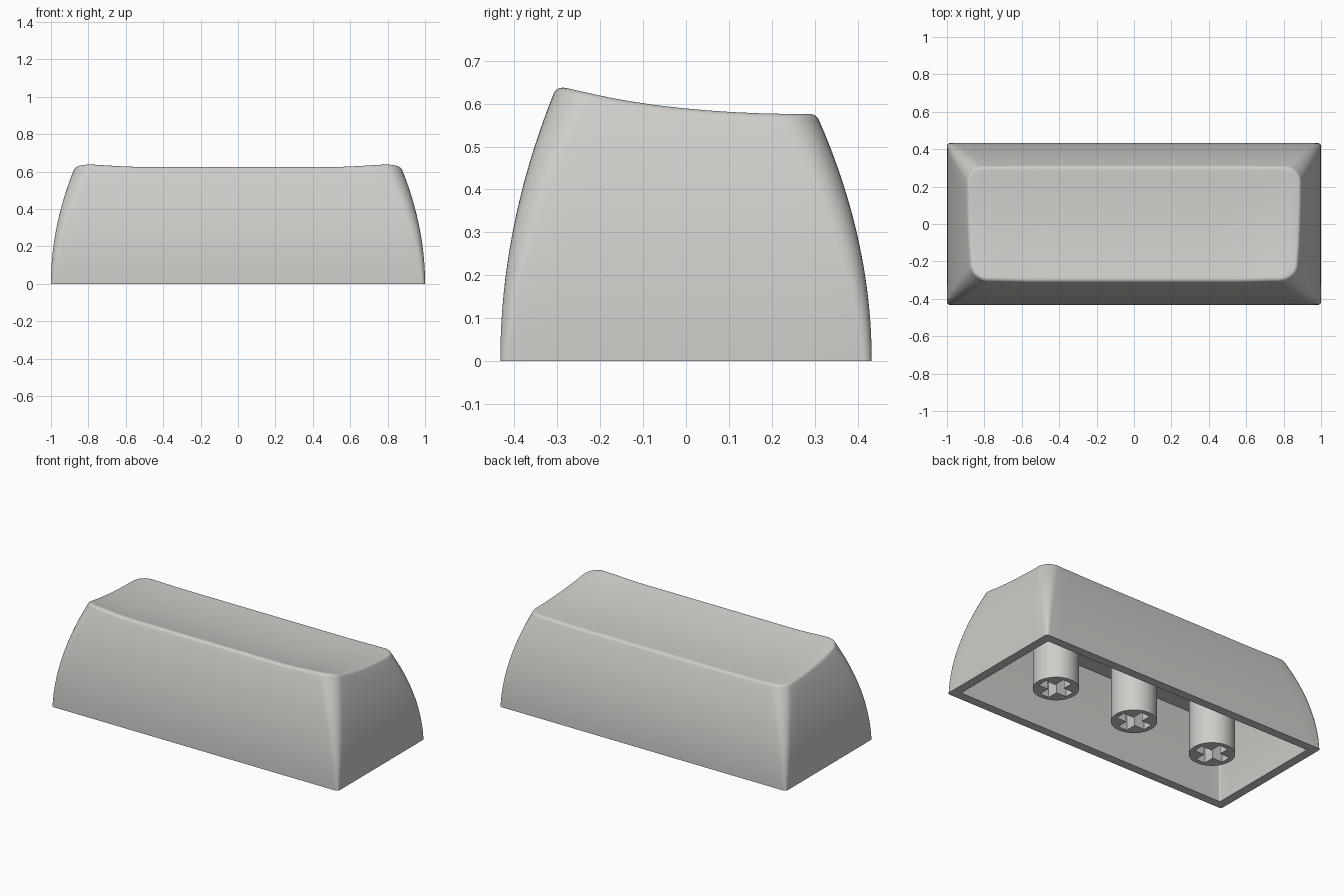
import bpy, bmesh, math

if "Cube" in bpy.data.objects:
    bpy.data.objects.remove(bpy.data.objects["Cube"])

plastic = bpy.data.materials.new("light_grey_plastic")
plastic.diffuse_color = (0.62, 0.61, 0.585, 1)
plastic.use_nodes = True
plastic.node_tree.nodes["Principled BSDF"].inputs["Base Color"].default_value = plastic.diffuse_color


def make_object(name, bm):
    bmesh.ops.recalc_face_normals(bm, faces=bm.faces)
    mesh = bpy.data.meshes.new(name)
    bm.to_mesh(mesh)
    bm.free()
    obj = bpy.data.objects.new(name, mesh)
    bpy.context.collection.objects.link(obj)
    mesh.materials.append(plastic)
    return obj


def activate(obj):
    bpy.ops.object.select_all(action='DESELECT')
    obj.select_set(True)
    bpy.context.view_layer.objects.active = obj


def smooth(obj, degrees):
    activate(obj)
    bpy.ops.object.shade_smooth_by_angle(angle=math.radians(degrees))


def top_height(x, y):
    """Scooped top: concave front to back, lifted at both ends."""
    t = min(max((abs(x) - 0.52) / 0.35, 0), 1)
    drop = (0.01 - 0.015 * y) * (1 - t * t * (3 - 2 * t))
    return 0.5885 - 0.105 * y + 0.222 * y * y - drop


# Outline slots: (corner sign x, corner sign y, arc angle, edge fraction)
CORNERS = [(1, -1), (1, 1), (-1, 1), (-1, -1)]
ARC = 8
slots = []
for k, (sx, sy) in enumerate(CORNERS):
    for j in range(ARC + 1):
        slots.append((k, -math.pi / 2 + (k + j / ARC) * math.pi / 2, 0))
    n = 8 if k % 2 == 0 else 24
    for j in range(1, n):
        slots.append((k, (k * math.pi / 2), j / n))


def outline_point(slot, z, inset=0.0, radius=None):
    """Point on the rounded rectangle that the curved walls have at height z."""
    k, angle, f = slot
    hx = 1 - 0.33 * z * z - inset
    y0 = -0.433 + 0.32 * z * z + inset
    y1 = 0.433 - 0.39 * z * z - inset
    r = radius or max(0.018 + 0.12 * z - inset, 0.008)

    def corner(c, a):
        sx, sy = CORNERS[c % 4]
        cy = y0 + r if sy < 0 else y1 - r
        return sx * (hx - r) + r * math.cos(a), cy + r * math.sin(a)
    if f == 0:
        return corner(k, angle)
    a, b = corner(k, angle), corner(k + 1, angle)
    return a[0] + (b[0] - a[0]) * f, a[1] + (b[1] - a[1]) * f


# Shell: one continuous skin from the cavity ceiling, over the walls, to the top
WALL, CEILING, ROUND = 0.055, 0.45, 0.022
rim = [top_height(*outline_point(s, 0.6, ROUND)) for s in slots]
rings = []
for i in range(8, -1, -1):                      # cavity walls
    z = CEILING * i / 8
    rings.append([(*outline_point(s, z, WALL, 0.008), z) for s in slots])
a0 = math.radians(20)
wall_top = [h - ROUND + ROUND * math.sin(a0) for h in rim]
for i in range(17):                             # outer walls
    rings.append([(*outline_point(s, h * i / 16), h * i / 16)
                  for s, h in zip(slots, wall_top)])
for i in range(1, 7):                           # rounded rim
    a = a0 + (math.pi / 2 - a0) * i / 6
    rings.append([(*outline_point(s, w, ROUND * (math.cos(a0) - math.cos(a))),
                   h - ROUND + ROUND * math.sin(a))
                  for s, w, h in zip(slots, wall_top, rim)])
edge = rings[-1]
for i in range(1, 20):                          # scooped top
    f = 1 - i / 20
    blend = max(0, 1 - i / 3)
    rings.append([(x * f, y * f, top_height(x * f, y * f)
                   + blend * (z - top_height(x, y))) for x, y, z in edge])

bm = bmesh.new()
loops = [[bm.verts.new(p) for p in ring] for ring in rings]
count = len(slots)
for a, b in zip(loops, loops[1:]):
    for i in range(count):
        j = (i + 1) % count
        bm.faces.new((a[i], a[j], b[j], b[i]))
for loop, z in ((loops[0], CEILING), (loops[-1], top_height(0, 0))):
    centre = bm.verts.new((0, 0, z))
    for i in range(count):
        bm.faces.new((loop[i], loop[(i + 1) % count], centre))
smooth(make_object("keycap_shell", bm), 40)


# Mounting posts with a cross-shaped socket
def prism(points, z0, z1):
    bm = bmesh.new()
    face = bm.faces.new([bm.verts.new((x, y, z0)) for x, y in points])
    new = bmesh.ops.extrude_face_region(bm, geom=[face])["geom"]
    bmesh.ops.translate(bm, vec=(0, 0, z1 - z0),
                        verts=[v for v in new if isinstance(v, bmesh.types.BMVert)])
    return bm


L, W = 0.1, 0.031
for name, px in (("left", -0.57), ("middle", 0), ("right", 0.57)):
    circle = [(px + 0.13 * math.cos(i * math.tau / 40), 0.13 * math.sin(i * math.tau / 40))
              for i in range(40)]
    post = make_object(name + "_post", prism(circle, 0.0, 0.49))
    cross = []
    for q in range(4):
        c, s = round(math.cos(q * math.pi / 2)), round(math.sin(q * math.pi / 2))
        cross += [(px + c * x - s * y, s * x + c * y) for x, y in ((L, -W), (L, W), (W, W))]
    cutter = make_object("socket_cutter", prism(cross, -0.05, 0.19))
    cutter.hide_render = True
    mod = post.modifiers.new("socket", 'BOOLEAN')
    mod.operation, mod.solver, mod.object = 'DIFFERENCE', 'EXACT', cutter
    activate(post)
    bpy.ops.object.modifier_apply(modifier=mod.name)
    bpy.data.objects.remove(cutter)
    smooth(post, 30)
